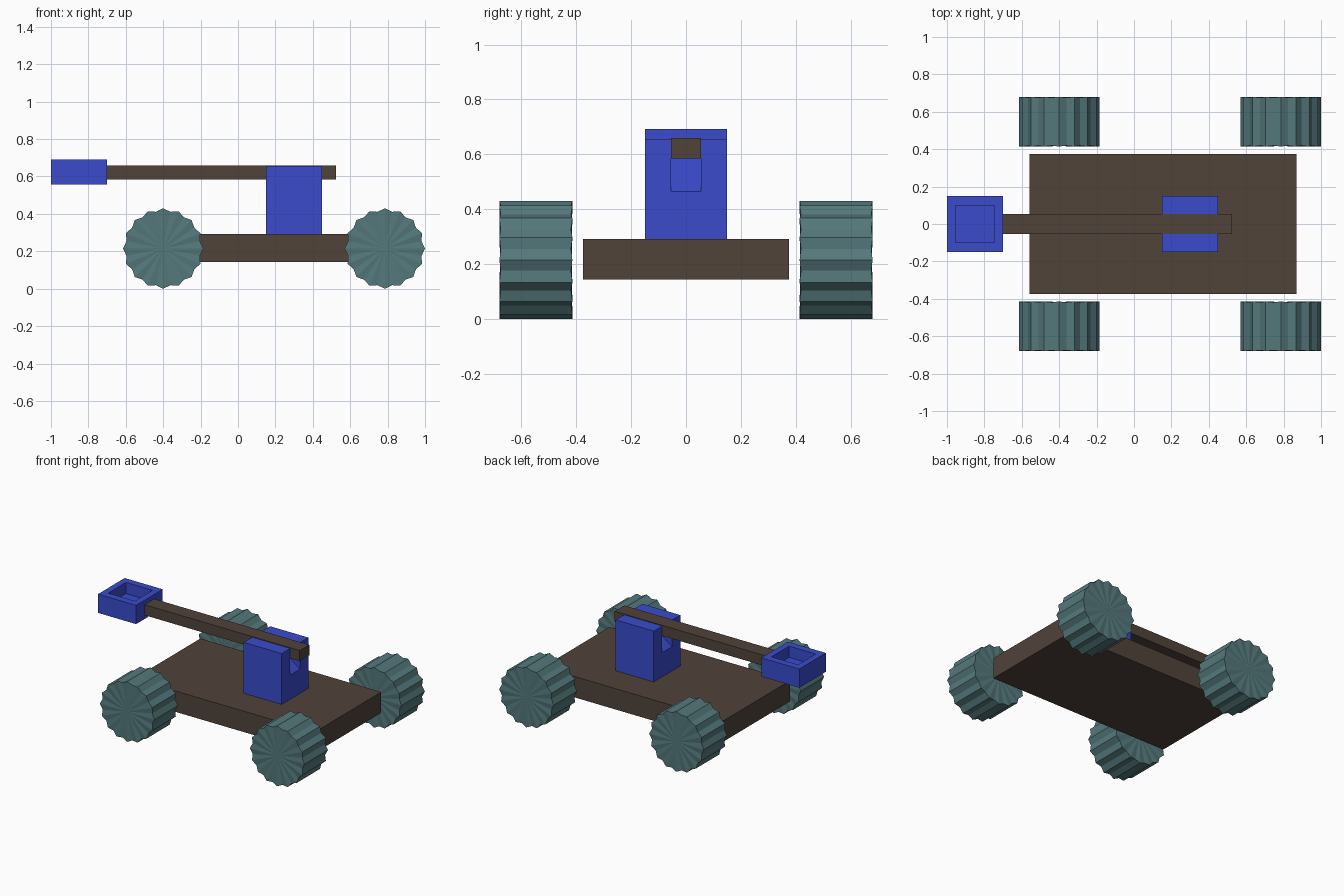
import bpy, bmesh, math

if "Cube" in bpy.data.objects:
    bpy.data.objects.remove(bpy.data.objects["Cube"])


def material(name, color):
    m = bpy.data.materials.new(name)
    m.diffuse_color = (*color, 1)
    m.use_nodes = True
    m.node_tree.nodes["Principled BSDF"].inputs["Base Color"].default_value = m.diffuse_color
    return m


WOOD = material("dark_wood", (0.08, 0.056, 0.042))
BLUE = material("blue_paint", (0.041, 0.07, 0.6))
TEAL = material("teal_wheel", (0.09, 0.19, 0.2))


def finish(name, bm, mat):
    bmesh.ops.recalc_face_normals(bm, faces=bm.faces[:])
    mesh = bpy.data.meshes.new(name)
    bm.to_mesh(mesh)
    bm.free()
    mesh.materials.append(mat)
    ob = bpy.data.objects.new(name, mesh)
    bpy.context.collection.objects.link(ob)
    return ob


def prism(name, profile, y0, y1, mat):
    """Extrude an (x, z) profile from y0 to y1."""
    bm = bmesh.new()
    face = bm.faces.new([bm.verts.new((x, y0, z)) for x, z in profile])
    new = bmesh.ops.extrude_face_region(bm, geom=[face])["geom"]
    verts = [v for v in new if isinstance(v, bmesh.types.BMVert)]
    bmesh.ops.translate(bm, verts=verts, vec=(0, y1 - y0, 0))
    return finish(name, bm, mat)


def box(name, x0, x1, half_y, z0, z1, mat):
    return prism(name, [(x0, z0), (x1, z0), (x1, z1), (x0, z1)], -half_y, half_y, mat)


def cut(ob, cutter):
    mod = ob.modifiers.new("cut", "BOOLEAN")
    mod.operation = "DIFFERENCE"
    mod.solver = "EXACT"
    mod.object = cutter
    cutter.hide_render = True
    dg = bpy.context.evaluated_depsgraph_get()
    mesh = bpy.data.meshes.new_from_object(ob.evaluated_get(dg))
    ob.modifiers.clear()
    ob.data = mesh
    bpy.data.objects.remove(cutter)


def wheel(name, cx, cy, cz=0.215, teeth=16):
    """Shallow-toothed wheel; the end rims dip slightly in the grooves."""
    bm = bmesh.new()
    rings = []
    for side in (-1, 1):
        ring = []
        for i in range(teeth * 2):
            a = math.pi * i / teeth
            r, h = (0.215, 0.133) if i % 2 == 0 else (0.2, 0.128)
            ring.append(bm.verts.new((cx + r * math.cos(a), cy + side * h, cz + r * math.sin(a))))
        rings.append(ring)
        hub = bm.verts.new((cx, cy + side * 0.13, cz))
        for i in range(teeth * 2):
            bm.faces.new((hub, ring[i - 1], ring[i]))
    for i in range(teeth * 2):
        bm.faces.new((rings[0][i - 1], rings[0][i], rings[1][i], rings[1][i - 1]))
    return finish(name, bm, TEAL)


# Chassis and throwing arm
box("chassis", -0.56, 0.868, 0.375, 0.143, 0.292, WOOD)
box("throwing_arm", -0.70, 0.525, 0.054, 0.585, 0.66, WOOD)

# Slotted post with a ridged saddle for the arm
post = box("arm_post", 0.15, 0.45, 0.15, 0.292, 0.655, BLUE)
slot = prism("slot_cutter", [(0.1, 0.425), (0.3, 0.585), (0.5, 0.425), (0.5, 0.8), (0.1, 0.8)],
             -0.054, 0.054, BLUE)
cut(post, slot)

# Hollow bucket at the arm's end
bucket = box("bucket", -1.0, -0.70, 0.15, 0.558, 0.692, BLUE)
cut(bucket, box("bucket_cutter", -0.955, -0.745, 0.1, 0.612, 0.8, BLUE))

# Four wheels
for end, x in (("rear", -0.4), ("front", 0.785)):
    for side, y in (("left", 0.547), ("right", -0.547)):
        wheel(f"{end}_{side}_wheel", x, y)
